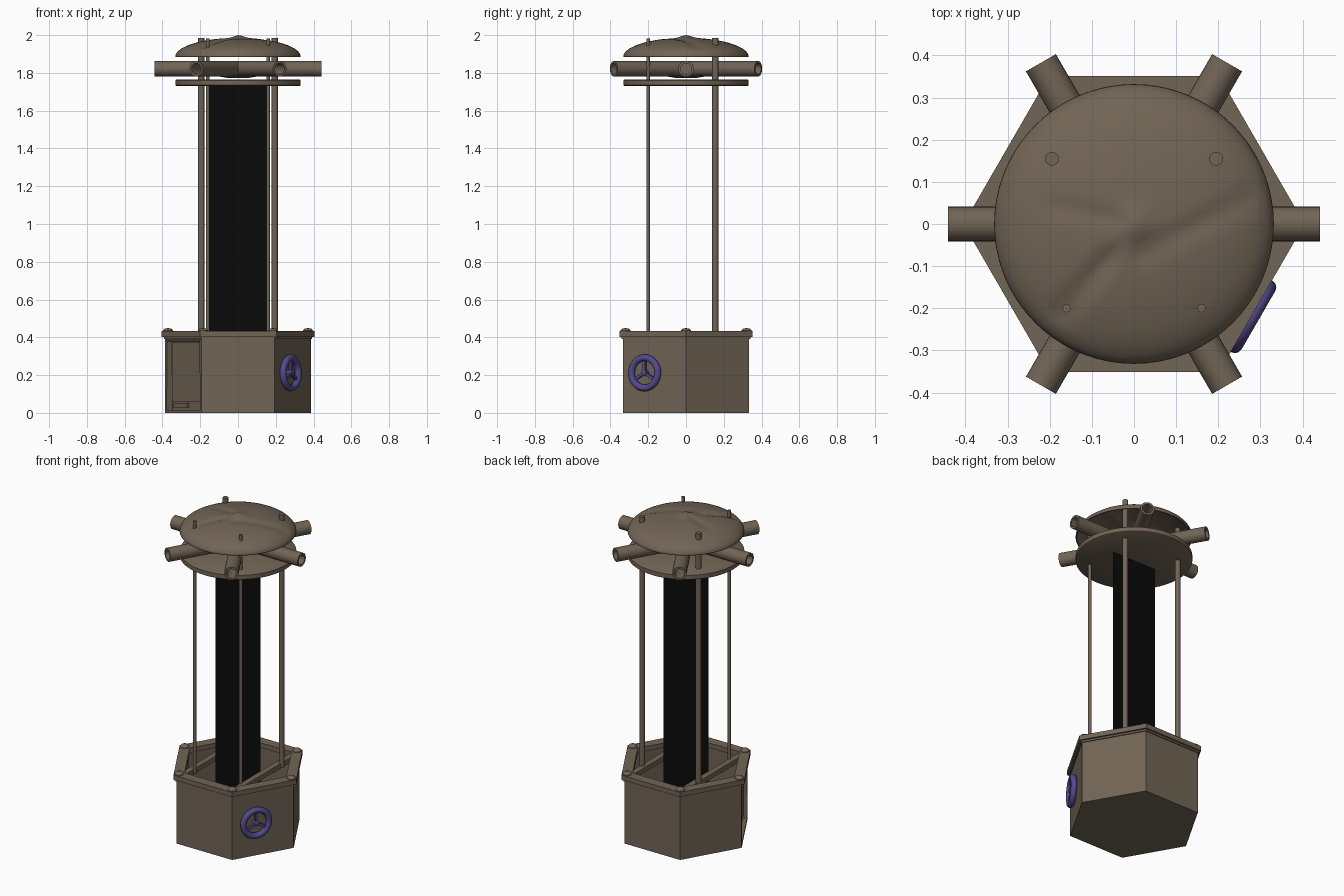
import bpy, bmesh, math
from mathutils import Matrix, Vector

if "Cube" in bpy.data.objects:
    bpy.data.objects.remove(bpy.data.objects["Cube"])

def material(name, col):
    m = bpy.data.materials.new(name)
    m.diffuse_color = (*col, 1)
    m.use_nodes = True
    m.node_tree.nodes["Principled BSDF"].inputs["Base Color"].default_value = m.diffuse_color
    return m

BROWN = material("weathered_brown", (0.165, 0.128, 0.091))
BLACK = material("panel_black", (0.003, 0.003, 0.003))
PURPLE = material("wheel_purple", (0.085, 0.07, 0.26))

def finish(name, bm, mat, smooth=True, matrix=None):
    if matrix:
        bm.transform(matrix)
    bmesh.ops.recalc_face_normals(bm, faces=bm.faces)
    me = bpy.data.meshes.new(name)
    bm.to_mesh(me)
    bm.free()
    me.materials.append(mat)
    ob = bpy.data.objects.new(name, me)
    bpy.context.collection.objects.link(ob)
    if smooth:
        bpy.ops.object.select_all(action='DESELECT')
        ob.select_set(True)
        bpy.context.view_layer.objects.active = ob
        bpy.ops.object.shade_smooth_by_angle(angle=math.radians(40))
    return ob

def lathe(name, profile, mat, n=32, matrix=None, closed=False, smooth=True):
    """Revolve (radius, height) points about z; radius 0 points weld."""
    bm = bmesh.new()
    rings = [[bm.verts.new((r * math.cos(2 * math.pi * i / n), r * math.sin(2 * math.pi * i / n), z))
              for i in range(n)] for r, z in profile]
    if closed:
        rings.append(rings[0])
    for a, b in zip(rings, rings[1:]):
        for i in range(n):
            j = (i + 1) % n
            bm.faces.new((a[i], a[j], b[j], b[i]))
    bmesh.ops.remove_doubles(bm, verts=bm.verts, dist=1e-5)
    return finish(name, bm, mat, smooth, matrix)

def box(name, lo, hi, mat, matrix=None):
    bm = bmesh.new()
    bmesh.ops.create_cube(bm, size=1)
    lo, hi = Vector(lo), Vector(hi)
    size = hi - lo
    bm.transform(Matrix.Translation((lo + hi) / 2) @ Matrix.Diagonal((*size, 1)))
    return finish(name, bm, mat, False, matrix)

def rod(name, x, y, r, z0, z1, n=16):
    lathe(name, [(0, z0), (r, z0), (r, z1), (0, z1)], BROWN, n, Matrix.Translation((x, y, 0)))

def rot_z(deg):
    return Matrix.Rotation(math.radians(deg), 4, 'Z')

# Hexagonal open tub, with a recess in its front left face
bm = bmesh.new()
R = 0.386
lo, hi = [[bm.verts.new((R * math.cos(math.pi * i / 3), R * math.sin(math.pi * i / 3), z))
           for i in range(6)] for z in (0, 0.41)]
bm.faces.new(lo)
sides = [bm.faces.new((lo[i], lo[(i + 1) % 6], hi[(i + 1) % 6], hi[i])) for i in range(6)]
bm.normal_update()
door_face = sides[3]  # the face whose outward direction is 210 degrees
bmesh.ops.inset_region(bm, faces=[door_face], thickness=0.022)
top = max(v.co.z for v in door_face.verts)
for v in door_face.verts:
    if v.co.z > top - 0.01:
        v.co.z = 0.378
ext = bmesh.ops.extrude_face_region(bm, geom=[door_face])
inner = [g for g in ext["geom"] if isinstance(g, bmesh.types.BMVert)]
bmesh.ops.translate(bm, verts=inner, vec=-0.035 * Vector((math.cos(math.radians(210)), math.sin(math.radians(210)), 0)))
if door_face.is_valid:
    bm.faces.remove(door_face)
finish("hexagonal_tub", bm, BROWN, False)

# Door plate and sill in the recess
box("door_plate", (0.296, -0.15, 0.06), (0.318, 0.15, 0.372), BROWN, rot_z(210))
box("door_sill", (0.296, -0.15, 0.028), (0.312, 0.0, 0.052), BROWN, rot_z(210))

# Rim frame with a small lip and a bolt at each corner
lathe("tub_rim", [(0.335, 0.403), (0.405, 0.403), (0.405, 0.433), (0.335, 0.433)],
      BROWN, 6, closed=True, smooth=False)
lathe("rim_lip", [(0.37, 0.392), (0.393, 0.392), (0.393, 0.404), (0.37, 0.404)],
      BROWN, 6, closed=True, smooth=False)
for i in range(6):
    a = math.pi * i / 3
    lathe("rim_bolt", [(0.026, 0.43), (0.026, 0.437), (0.018, 0.446), (0, 0.449)], BROWN, 16,
          Matrix.Translation((0.37 * math.cos(a), 0.37 * math.sin(a), 0)))

# Support beams and mirrored poles
for s in (-1, 1):
    box("support_beam", (s * 0.18 - 0.018, -0.30, 0.395), (s * 0.18 + 0.018, 0.30, 0.425), BROWN)
    rod("back_pole", s * 0.195, 0.155, 0.0165, 0.40, 1.985)
    rod("front_pole", s * 0.16, -0.20, 0.0098, 0.40, 1.982)

# Thin black hanging panel
bm = bmesh.new()
bm.faces.new([bm.verts.new(p) for p in ((-0.157, 0, 0.25), (0.157, 0, 0.25), (0.157, 0, 1.735), (-0.157, 0, 1.735))])
finish("black_panel", bm, BLACK, False)

# Lower disc and small hub
lathe("lower_disc", [(0, 1.731), (0.326, 1.731), (0.332, 1.735), (0.332, 1.761), (0.326, 1.765), (0, 1.765)], BROWN, 64)
lathe("centre_hub", [(0, 1.772), (0.06, 1.774), (0.12, 1.784), (0.12, 1.79), (0, 1.79)], BROWN, 32)

# Six radial open pipes
for i in range(6):
    m = Matrix.Translation((0, 0, 1.822)) @ rot_z(60 * i) @ Matrix.Rotation(math.pi / 2, 4, 'Y')
    lathe("radial_pipe", [(0.041, 0), (0.041, 0.442), (0.029, 0.442), (0.029, 0.15), (0, 0.15)], BROWN, 32, m)

# Dented dome cap: thin shell, pressed in along creases
CREASES = [((-0.17, -0.21), (-0.06, -0.08), 0.012), ((0.02, -0.07), (0.27, 0.06), 0.008),
           ((-0.19, 0.04), (-0.03, 0.01), 0.006)]

def dent(x, y):
    p, d = Vector((x, y)), 0
    for a, b, depth in CREASES:
        a, b = Vector(a), Vector(b)
        t = max(0, min(1, (p - a).dot(b - a) / (b - a).length_squared))
        d -= depth * math.exp(-((p - a - t * (b - a)).length / 0.025) ** 2)
    return d + 0.015 * math.exp(-(p.length / 0.035) ** 2)

prof = [(0.332 * math.cos(math.pi / 2 * k / 24), 1.885 + 0.101 * math.sin(math.pi / 2 * k / 24)) for k in range(25)]
dome = lathe("dome_cap", prof, BROWN, 72)
for v in dome.data.vertices:
    v.co.z += dent(v.co.x, v.co.y)
shell = dome.modifiers.new("thickness", 'SOLIDIFY')
shell.thickness = 0.008
shell.offset = -1

# Hand wheel on the front right face: torus, hub, three spokes
wheel = rot_z(-30) @ Matrix.Translation((0.352, -0.05, 0.212)) @ Matrix.Rotation(math.pi / 2, 4, 'Y')
ring = [(0.08 + 0.018 * math.cos(math.pi * k / 6), 0.018 * math.sin(math.pi * k / 6)) for k in range(12)]
lathe("wheel_ring", ring, PURPLE, 40, wheel, closed=True)
lathe("wheel_hub", [(0, -0.02), (0.016, -0.02), (0.016, 0.012), (0.01, 0.016), (0, 0.016)], PURPLE, 16, wheel)
for i in range(3):
    box("wheel_spoke", (-0.078, -0.008, -0.007), (0, 0.008, 0.007), PURPLE, wheel @ rot_z(120 * i))
